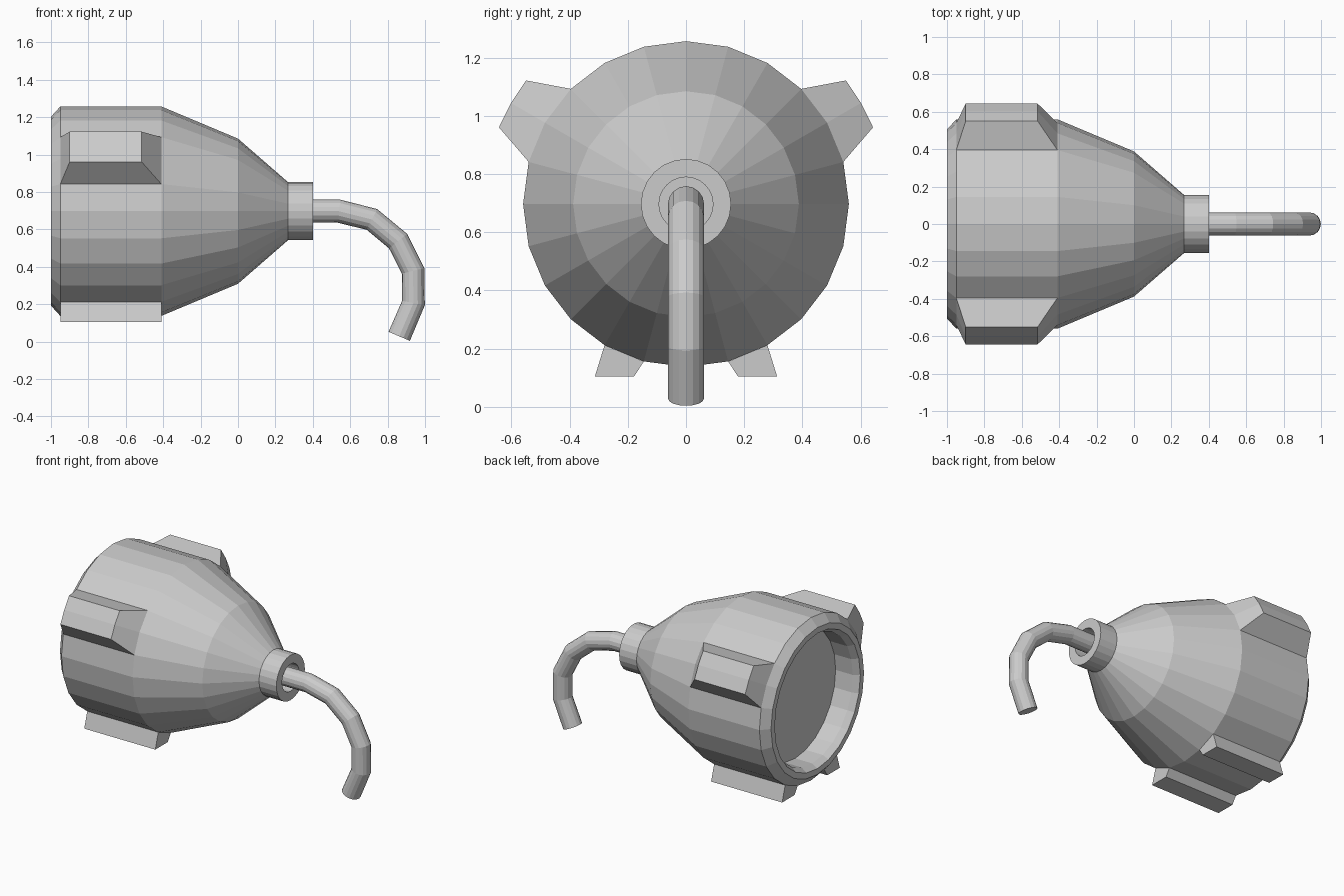
import bpy, bmesh
from math import sin, cos, radians, pi
from mathutils import Vector

if "Cube" in bpy.data.objects:
    bpy.data.objects.remove(bpy.data.objects["Cube"])

AXIS_Z = 0.697   # height of the main axis
R = 0.56         # barrel radius


def finish(name, bm):
    bmesh.ops.recalc_face_normals(bm, faces=bm.faces)
    me = bpy.data.meshes.new(name)
    bm.to_mesh(me)
    bm.free()
    ob = bpy.data.objects.new(name, me)
    bpy.context.collection.objects.link(ob)
    return ob


def skin(name, rings, caps=True):
    """Bridge equal-sized rings of points in order, capping both ends."""
    bm = bmesh.new()
    loops = [[bm.verts.new(p) for p in ring] for ring in rings]
    n = len(loops[0])
    for a, b in zip(loops, loops[1:]):
        for i in range(n):
            j = (i + 1) % n
            bm.faces.new((a[i], a[j], b[j], b[i]))
    if caps:
        bm.faces.new(loops[0])
        bm.faces.new(loops[-1])
    return finish(name, bm)


def polar(x, r, deg):
    a = radians(deg)
    return Vector((x, r * cos(a), AXIS_Z + r * sin(a)))


def lathe(name, profile, sides):
    return skin(name, [[polar(x, r, 360 * i / sides) for i in range(sides)]
                       for x, r in profile])


def mirror_y(ob):
    m = ob.modifiers.new("mirror", 'MIRROR')
    m.use_axis = (False, True, False)


# Barrel and cone, with the recessed rear opening
lathe("body", [(-0.83, 0.44), (-0.96, 0.44), (-1.0, 0.465), (-1.0, 0.505),
               (-0.95, R), (-0.41, R), (0.0, 0.388), (0.268, 0.155)], 24)

# Collar with a bored hole
lathe("collar", [(0.262, 0.155), (0.4, 0.155), (0.4, 0.093), (0.285, 0.093)], 24)

# Curved spout: round tube swept along a bent path
path = [Vector((x, 0, z)) for x, z in
        [(0.28, AXIS_Z), (0.54, AXIS_Z), (0.716, 0.653), (0.856, 0.537),
         (0.936, 0.378), (0.938, 0.206), (0.862, 0.028)]]
rings = []
for k, p in enumerate(path):
    t = Vector((0, 0, 0))
    if k > 0:
        t += (p - path[k - 1]).normalized()
    if k < len(path) - 1:
        t += (path[k + 1] - p).normalized()
    t.normalize()
    side = Vector((-t.z, 0, t.x))
    rings.append([p + 0.062 * (cos(a) * side + sin(a) * Vector((0, 1, 0)))
                  for a in (2 * pi * i / 16 for i in range(16))])
skin("spout", rings)

# Tapered upper lugs: cross-section strips from barrel surface outwards
bm = bmesh.new()
base = [[bm.verts.new(polar(x, R, d)) for d in (15, 30, 45)] for x in (-0.95, -0.41)]
top = [[bm.verts.new(polar(x, 0.695, d)) for d in (22.3, 30, 37.7)] for x in (-0.9, -0.515)]
for i in (0, 1):
    bm.faces.new((top[0][i], top[0][i + 1], top[1][i + 1], top[1][i]))
    for e in (0, 1):
        bm.faces.new((base[e][i], base[e][i + 1], top[e][i + 1], top[e][i]))
for i in (0, 2):
    bm.faces.new((base[0][i], base[1][i], top[1][i], top[0][i]))
mirror_y(finish("upper_lug", bm))

# Flat-bottomed lower feet
foot = [(0.145, 0.156), (0.28, 0.212), (0.313, 0.105), (0.178, 0.105)]
mirror_y(skin("lower_foot", [[(x, y, z) for y, z in foot] for x in (-0.95, -0.41)]))
